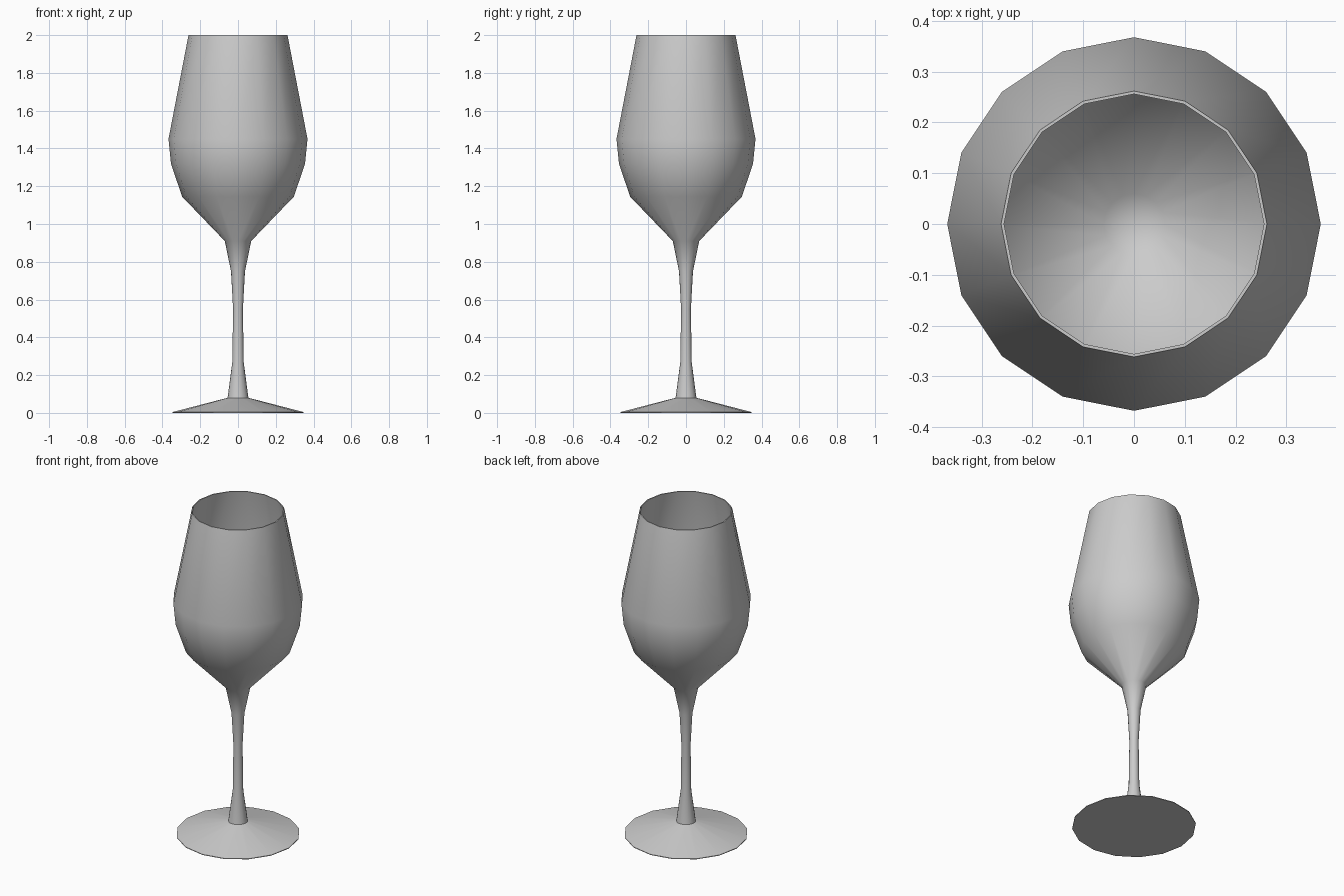
import bpy, bmesh, math

if "Cube" in bpy.data.objects:
    bpy.data.objects.remove(bpy.data.objects["Cube"])

SIDES = 16

# Closed lathe profile (radius, z): foot, stem, outer bowl, rim, inner bowl
profile = [
    (0, 0), (0.348, 0), (0.348, 0.004),          # flat foot
    (0.055, 0.08), (0.03, 0.27), (0.026, 0.55),  # stem
    (0.037, 0.75), (0.07, 0.91),
    (0.296, 1.145), (0.355, 1.32), (0.368, 1.45), (0.262, 2.0),  # outer bowl
    (0.256, 2.0), (0.361, 1.45), (0.348, 1.32), (0.289, 1.15),   # inner bowl
    (0.06, 0.925), (0, 0.915),
]


def lathe(name, points, sides):
    bm = bmesh.new()
    rings = []
    for r, z in points:
        count = sides if r > 0 else 1
        rings.append([bm.verts.new((r * math.cos(math.tau * i / sides),
                                    r * math.sin(math.tau * i / sides), z))
                      for i in range(count)])
    for a, b in zip(rings, rings[1:]):
        for i in range(sides):
            j = (i + 1) % sides
            quad = [a[i % len(a)], a[j % len(a)], b[j % len(b)], b[i % len(b)]]
            bm.faces.new(list(dict.fromkeys(quad)))
    bmesh.ops.recalc_face_normals(bm, faces=bm.faces)
    mesh = bpy.data.meshes.new(name)
    bm.to_mesh(mesh)
    bm.free()
    obj = bpy.data.objects.new(name, mesh)
    bpy.context.collection.objects.link(obj)
    return obj


# Stemmed glass, smooth except at the rim and foot edge
glass = lathe("wine_glass", profile, SIDES)
bpy.context.view_layer.objects.active = glass
glass.select_set(True)
bpy.ops.object.shade_smooth_by_angle(angle=math.radians(65))
